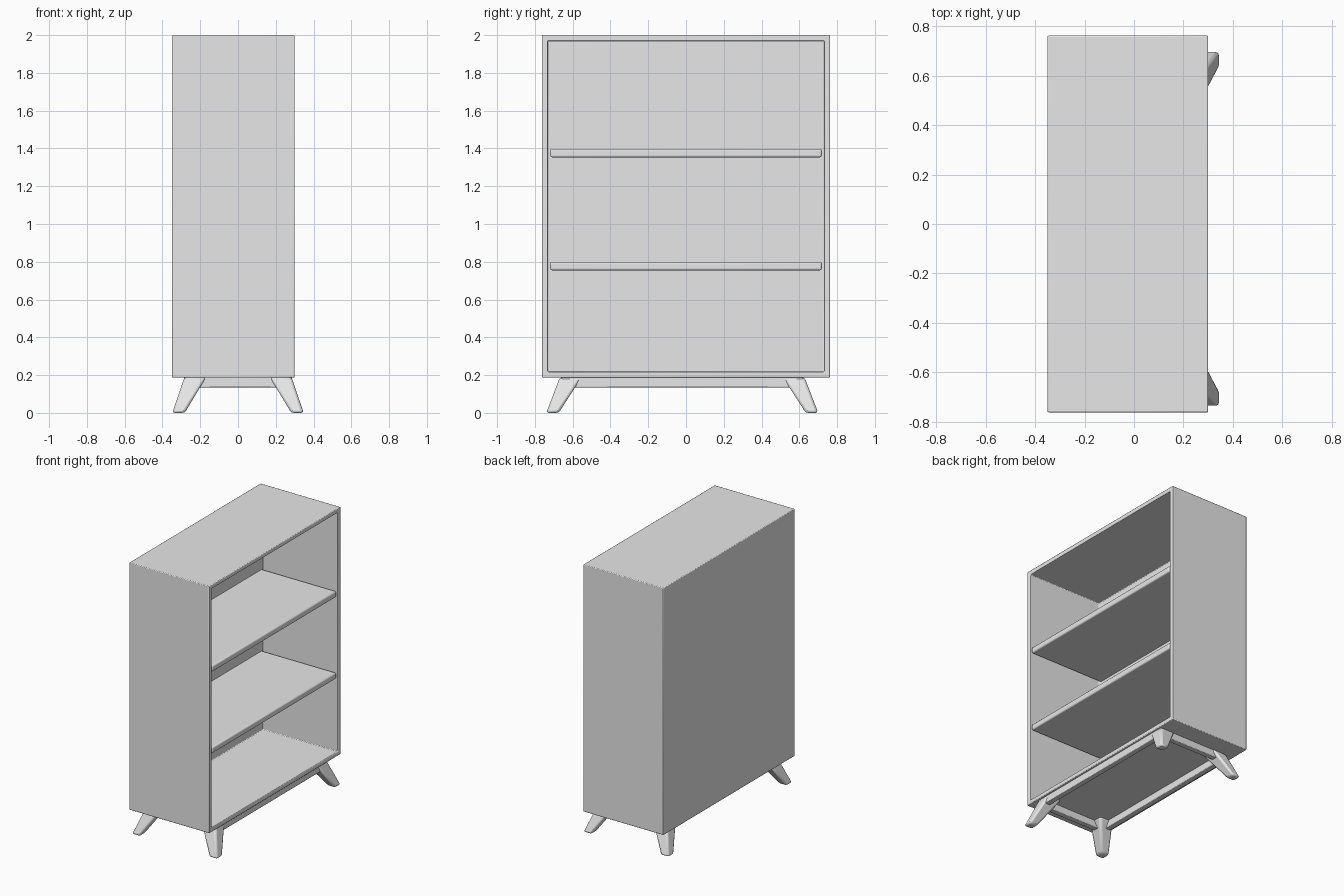
import bpy
import bmesh
from mathutils import Vector

cube = bpy.data.objects.get("Cube")
if cube:
    bpy.data.objects.remove(cube, do_unlink=True)

# Single plain grey finish
grey = bpy.data.materials.new("light_grey")
grey.use_nodes = True
GREY = (0.8, 0.8, 0.8, 1.0)
grey.diffuse_color = GREY
grey.node_tree.nodes["Principled BSDF"].inputs["Base Color"].default_value = GREY


def make_object(name, bm, bevel, segments=2):
    bmesh.ops.recalc_face_normals(bm, faces=bm.faces)
    mesh = bpy.data.meshes.new(name)
    bm.to_mesh(mesh)
    bm.free()
    mesh.materials.append(grey)
    obj = bpy.data.objects.new(name, mesh)
    bpy.context.collection.objects.link(obj)
    mod = obj.modifiers.new("soft_edges", "BEVEL")
    mod.width = bevel
    mod.segments = segments
    mod.limit_method = "ANGLE"
    return obj


def box_mesh(low, high):
    low, high = Vector(low), Vector(high)
    bm = bmesh.new()
    bmesh.ops.create_cube(bm, size=1)
    bmesh.ops.scale(bm, vec=high - low, verts=bm.verts)
    bmesh.ops.translate(bm, vec=(low + high) / 2, verts=bm.verts)
    return bm


# Carcass: a box whose open side is inset and pushed in to the back panel
BACK, FRONT, HALF, BASE, TOP, WALL = -0.35, 0.30, 0.762, 0.187, 2.0, 0.043
bm = box_mesh((BACK, -HALF, BASE), (FRONT, HALF, TOP))
opening = max(bm.faces, key=lambda f: f.calc_center_median().x)
bmesh.ops.inset_region(bm, faces=[opening], thickness=WALL)
inner = bmesh.ops.extrude_discrete_faces(bm, faces=[opening])["faces"][0]
bmesh.ops.translate(bm, vec=(BACK + WALL - FRONT, 0, 0), verts=inner.verts)
make_object("carcass", bm, 0.005)

# Two shelves with softened front edges
for name, z in (("lower_shelf", 0.755), ("upper_shelf", 1.353)):
    bm = box_mesh((BACK + WALL - 0.01, WALL - HALF, z),
                  (FRONT - 0.004, HALF - WALL, z + 0.045))
    make_object(name, bm, 0.01, 3)

# Base frame rails, slightly off centre in y
CY = -0.02
RAIL_X, RAIL_Y, RAIL_W, RAIL_Z = 0.285, 0.64, 0.04, 0.135
for side, label in ((-1, "back"), (1, "front")):
    a, b = sorted((side * RAIL_X, side * (RAIL_X - RAIL_W)))
    bm = box_mesh((a, CY - RAIL_Y, RAIL_Z), (b, CY + RAIL_Y, BASE + 0.002))
    make_object(label + "_rail", bm, 0.004)
for side, label in ((-1, "near"), (1, "far")):
    a, b = sorted((side * RAIL_Y, side * (RAIL_Y - RAIL_W)))
    bm = box_mesh((RAIL_W - RAIL_X, CY + a, RAIL_Z),
                  (RAIL_X - RAIL_W, CY + b, BASE + 0.002))
    make_object(label + "_end_rail", bm, 0.004)


# Splayed, tapered legs
def make_leg(name, sx, sy):
    bm = box_mesh((-0.5, -0.5, 0), (0.5, 0.5, BASE + 0.002))
    for v in bm.verts:
        upper = v.co.z > BASE / 2
        width = 0.115 if upper else 0.066
        cx, cy = (0.226, 0.59) if upper else (0.315, 0.687)
        v.co.x = sx * cx + v.co.x * width
        v.co.y = CY + sy * cy + v.co.y * width
    make_object(name, bm, 0.014, 2)


for sx, depth in ((-1, "back"), (1, "front")):
    for sy, end in ((-1, "near"), (1, "far")):
        make_leg(f"{depth}_{end}_leg", sx, sy)

# Smooth rounded edges, keeping flat panels crisp
bpy.ops.object.select_all(action="DESELECT")
for obj in bpy.context.collection.objects:
    if obj.type == "MESH" and grey.name in obj.data.materials:
        obj.select_set(True)
        bpy.context.view_layer.objects.active = obj
bpy.ops.object.shade_smooth_by_angle(angle=0.5)
